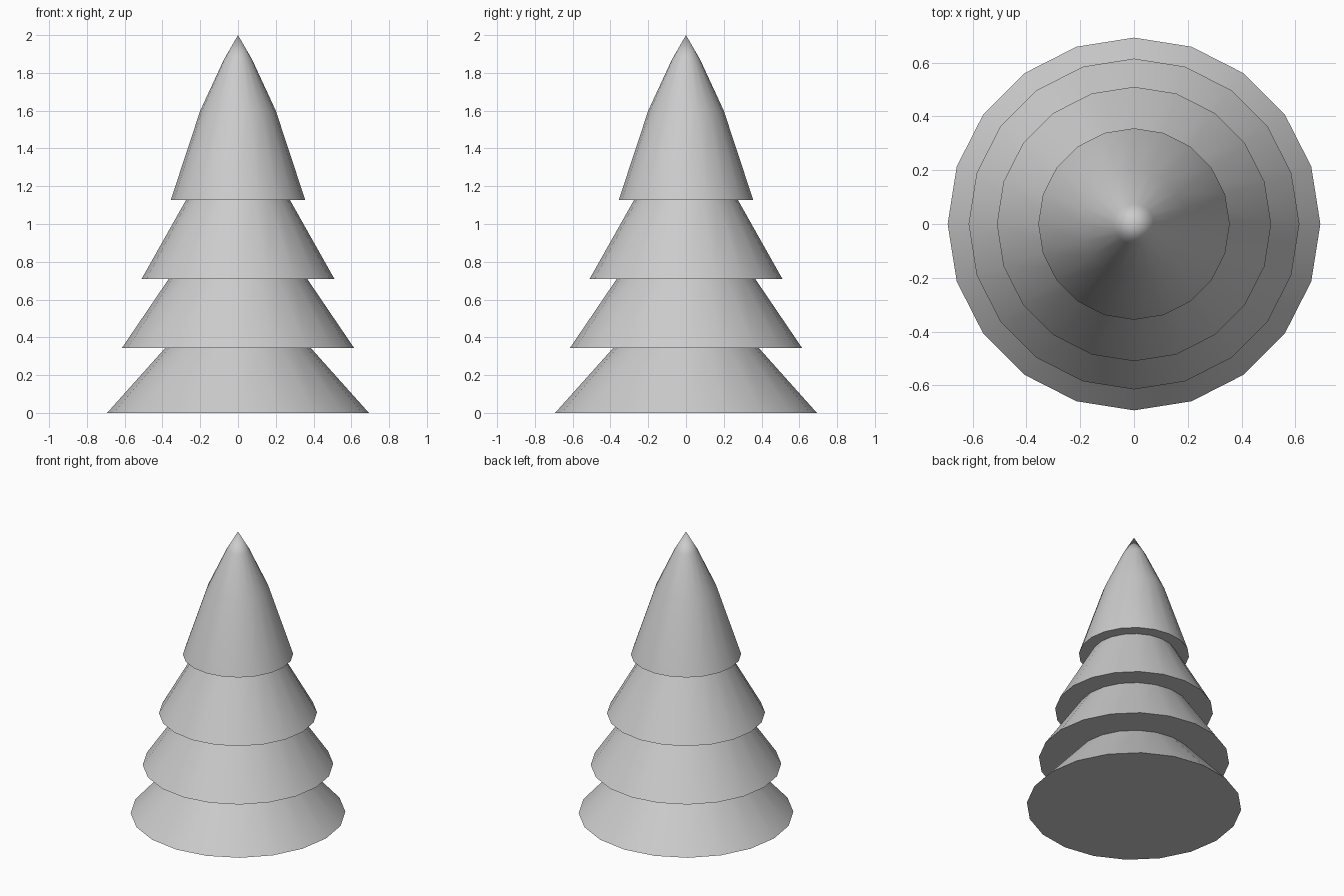
import bpy, bmesh
from math import cos, sin, pi, radians

if "Cube" in bpy.data.objects:
    bpy.data.objects.remove(bpy.data.objects["Cube"])

SIDES = 20

# Half outline of the tree (radius, height), from base rim to just below the tip
PROFILE = [(0.693, 0), (0.386, 0.343),
           (0.615, 0.343), (0.366, 0.71),
           (0.51, 0.71), (0.275, 1.127),
           (0.356, 1.127), (0.20, 1.60), (0.075, 1.87)]


def lathe(name, profile, tip_z):
    bm = bmesh.new()
    rings = [[bm.verts.new((r * cos(2 * pi * i / SIDES), r * sin(2 * pi * i / SIDES), z))
              for i in range(SIDES)] for r, z in profile]
    tip = bm.verts.new((0, 0, tip_z))
    bm.faces.new(rings[0][::-1])
    for i in range(SIDES):
        j = (i + 1) % SIDES
        for a, b in zip(rings, rings[1:]):
            bm.faces.new((a[i], a[j], b[j], b[i]))
        bm.faces.new((rings[-1][i], rings[-1][j], tip))
    bmesh.ops.recalc_face_normals(bm, faces=bm.faces)
    mesh = bpy.data.meshes.new(name)
    bm.to_mesh(mesh)
    bm.free()
    obj = bpy.data.objects.new(name, mesh)
    bpy.context.collection.objects.link(obj)
    return obj


# Four stacked tiers of foliage with flat undersides
tree = lathe("tree_foliage", PROFILE, 2.0)
bpy.context.view_layer.objects.active = tree
tree.select_set(True)
bpy.ops.object.shade_smooth_by_angle(angle=radians(35))
